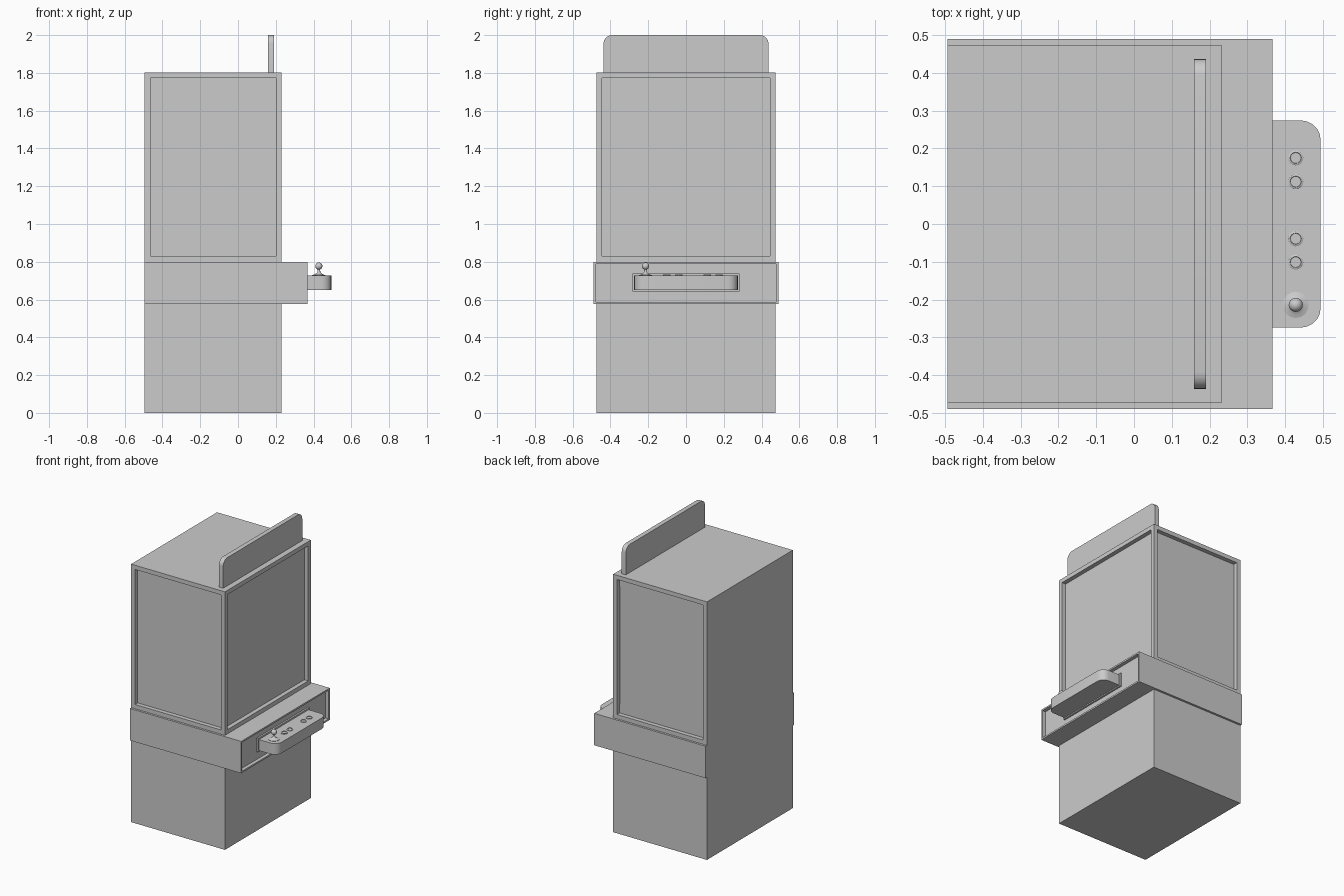
import bpy, bmesh, math
from mathutils import Vector

if "Cube" in bpy.data.objects:
    bpy.data.objects.remove(bpy.data.objects["Cube"])


def finish(name, bm, smooth=False):
    bmesh.ops.recalc_face_normals(bm, faces=bm.faces)
    me = bpy.data.meshes.new(name)
    bm.to_mesh(me)
    bm.free()
    ob = bpy.data.objects.new(name, me)
    bpy.context.collection.objects.link(ob)
    if smooth:
        bpy.ops.object.select_all(action='DESELECT')
        ob.select_set(True)
        bpy.context.view_layer.objects.active = ob
        bpy.ops.object.shade_smooth_by_angle(angle=math.radians(35))
    return ob


def box(name, lo, hi, recess=(), border=0.0, depth=0.0):
    """Box from corner to corner; faces along the recess directions get a sunken panel."""
    lo, hi = Vector(lo), Vector(hi)
    bm = bmesh.new()
    bmesh.ops.create_cube(bm, size=1)
    for v in bm.verts:
        v.co = (lo + hi) / 2 + v.co * (hi - lo)
    bm.normal_update()
    for d in recess:
        f = [f for f in bm.faces if f.normal.dot(Vector(d)) > 0.99]
        bmesh.ops.inset_individual(bm, faces=f, thickness=border)
        out = bmesh.ops.extrude_discrete_faces(bm, faces=f)
        verts = {v for g in out['faces'] for v in g.verts}
        bmesh.ops.translate(bm, verts=list(verts), vec=Vector(d) * -depth)
    return finish(name, bm)


def rounded(a0, a1, b0, b1, r, steps=5):
    """Rectangle outline with the two corners at b1 rounded."""
    pts = [(a0, b0), (a1, b0)]
    for cx, start in ((a1 - r, 0), (a0 + r, 90)):
        for i in range(steps + 1):
            t = math.radians(start + 90 * i / steps)
            pts.append((cx + r * math.cos(t), b1 - r + r * math.sin(t)))
    return pts


def slab(name, pts, offset):
    bm = bmesh.new()
    f = bm.faces.new([bm.verts.new(p) for p in pts])
    out = bmesh.ops.extrude_face_region(bm, geom=[f])
    bmesh.ops.translate(bm, vec=offset,
                        verts=[g for g in out['geom'] if isinstance(g, bmesh.types.BMVert)])
    return finish(name, bm, True)


def lathe(name, profile, x, y, n):
    bm = bmesh.new()
    vs = [bm.verts.new((x + r, y, z)) for r, z in profile]
    es = [bm.edges.new(p) for p in zip(vs, vs[1:])]
    bmesh.ops.spin(bm, geom=vs + es, cent=(x, y, 0), axis=(0, 0, 1),
                   angle=math.tau, steps=n, use_duplicate=False)
    bmesh.ops.remove_doubles(bm, verts=bm.verts, dist=1e-5)
    return finish(name, bm, True)


# Cabinet: plain base, overhanging control band, upper part with sunken panels
box("base", (-0.494, -0.474, 0), (0.231, 0.474, 0.577))
box("upper_cabinet", (-0.494, -0.474, 0.80), (0.231, 0.474, 1.803),
    [(1, 0, 0), (0, -1, 0), (0, 1, 0)], 0.042, 0.03)
box("control_band", (-0.494, -0.489, 0.577), (0.367, 0.489, 0.80), [(1, 0, 0)], 0.016, 0.025)

# Marquee board on the roof
slab("marquee", [(0.159, y, z) for y, z in rounded(-0.437, 0.437, 1.80, 2.0, 0.045)],
     (0.032, 0, 0))

# Control shelf and its mounting plate
box("shelf_plate", (0.335, -0.283, 0.642), (0.354, 0.283, 0.738))
slab("control_shelf", [(x, y, 0.65) for y, x in rounded(-0.274, 0.274, 0.34, 0.494, 0.052)],
     (0, 0, 0.077))

# Buttons
for i, y in enumerate((0.175, 0.112, -0.039, -0.101)):
    lathe(f"button_{i + 1}", [(0.02, 0.724), (0.02, 0.731), (0.017, 0.733), (0.015, 0.733),
                              (0.014, 0.730), (0, 0.730)], 0.428, y, 16)

# Joystick: dust collar, stick and ball
ball = [(0.019 * math.sin(t), 0.777 - 0.019 * math.cos(t))
        for t in (math.radians(20 + 20 * i) for i in range(8))]
lathe("joystick", [(0.035, 0.724), (0.035, 0.729), (0.025, 0.732), (0.014, 0.738),
                   (0.008, 0.745)] + ball + [(0, 0.796)], 0.428, -0.214, 16)
